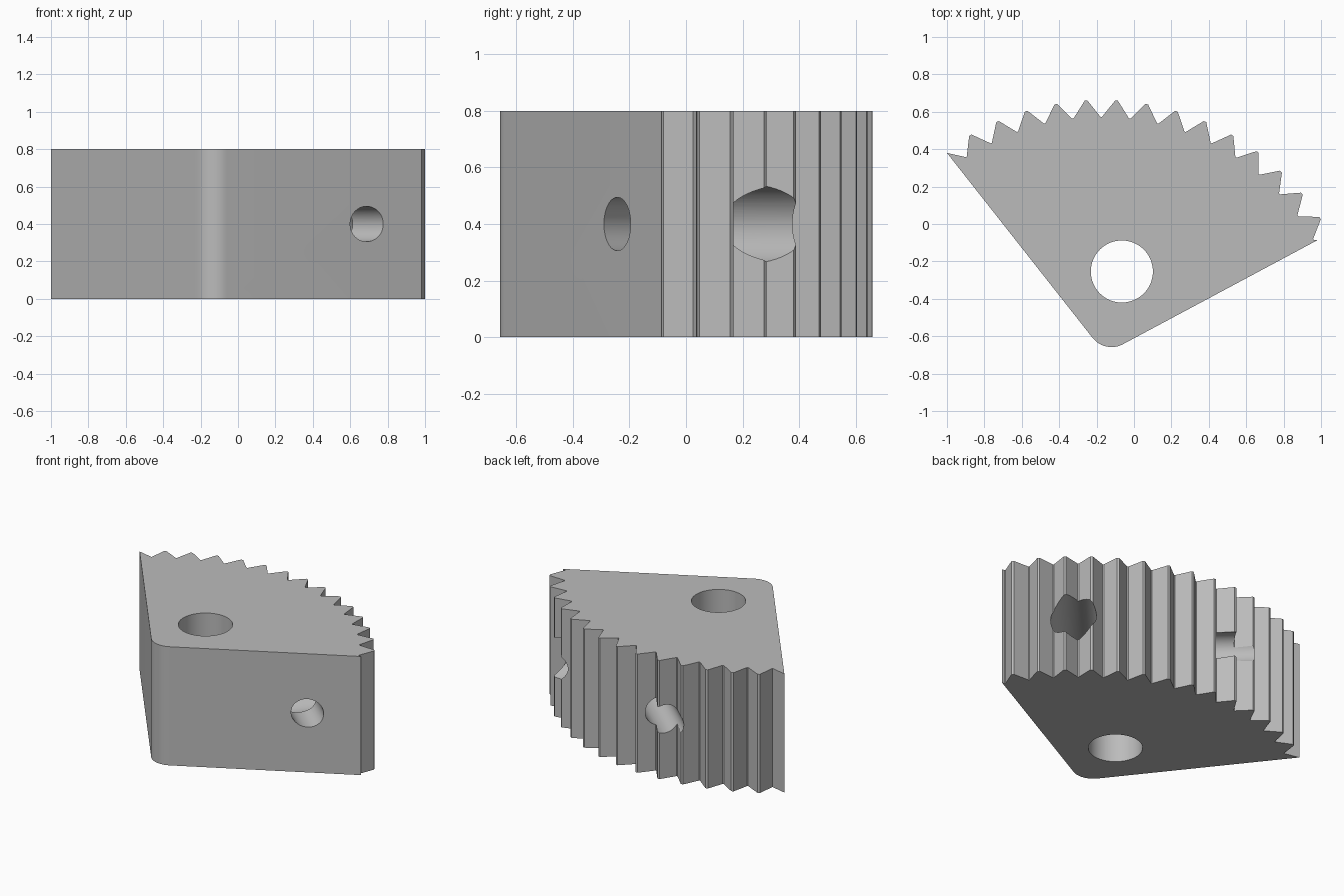
import bpy, bmesh, math
from mathutils import Vector

cube = bpy.data.objects.get("Cube")
if cube:
    bpy.data.objects.remove(cube, do_unlink=True)

HEIGHT = 0.8
PITCH = math.radians(20 / 3)
ARC_CENTRE = Vector((-0.175, -0.738))

grey = bpy.data.materials.new("plain_grey")
grey.use_nodes = True
colour = (0.5, 0.5, 0.5, 1)
grey.diffuse_color = colour
grey.node_tree.nodes["Principled BSDF"].inputs["Base Color"].default_value = colour


def polar(centre, radius, angle):
    return centre + radius * Vector((math.cos(angle), math.sin(angle)))


# Outline: toothed arc from the right end to the left end
outline = [Vector((0.98, -0.087))]
flat = math.radians(0.3)
for k in range(14):
    valley = math.radians(30) + k * PITCH
    tip = valley + PITCH / 2
    outline += [polar(ARC_CENTRE, 1.31, valley - flat / 2),
                polar(ARC_CENTRE, 1.31, valley + flat / 2),
                polar(ARC_CENTRE, 1.4, tip - flat),
                polar(ARC_CENTRE, 1.4, tip + flat)]
outline += [polar(ARC_CENTRE, 1.31, math.radians(30) + 14 * PITCH), Vector((-1, 0.38))]

# Rounded corner between the two straight sides
for i in range(13):
    angle = math.radians(-141.8 + i * 79.8 / 12)
    outline.append(polar(Vector((-0.12, -0.529)), 0.129, angle))

# Solid body
bm = bmesh.new()
base = bm.faces.new([bm.verts.new((p.x, p.y, 0)) for p in outline])
top = bmesh.ops.extrude_face_region(bm, geom=[base])
bmesh.ops.translate(bm, vec=(0, 0, HEIGHT),
                    verts=[v for v in top["geom"] if isinstance(v, bmesh.types.BMVert)])
bmesh.ops.recalc_face_normals(bm, faces=bm.faces)
mesh = bpy.data.meshes.new("toothed_sector")
bm.to_mesh(mesh)
bm.free()
body = bpy.data.objects.new("toothed_sector", mesh)
bpy.context.collection.objects.link(body)
mesh.materials.append(grey)


def drill(name, start, end, radius):
    """Cut a round hole between two points."""
    start, end = Vector(start), Vector(end)
    axis = end - start
    bpy.ops.mesh.primitive_cylinder_add(vertices=64, radius=radius, depth=axis.length,
                                        location=(start + end) / 2,
                                        rotation=axis.to_track_quat('Z', 'Y').to_euler())
    cutter = bpy.context.object
    cutter.name = name
    cutter.data.materials.append(grey)
    bpy.context.view_layer.update()
    cut = body.modifiers.new(name, 'BOOLEAN')
    cut.operation = 'DIFFERENCE'
    cut.solver = 'EXACT'
    cut.object = cutter
    bpy.context.view_layer.objects.active = body
    bpy.ops.object.modifier_apply(modifier=name)
    bpy.data.objects.remove(cutter, do_unlink=True)


# Upright pivot hole, narrow through hole, and wide blind bore from the teeth
drill("pivot_hole", (-0.065, -0.254, -0.2), (-0.065, -0.254, 1), 0.166)
along = Vector((-0.743, 0.669, 0))
mouth = Vector((0.69, -0.245, HEIGHT / 2))
drill("through_hole", mouth - 0.4 * along, mouth + 1.8 * along, 0.0945)
inward = Vector((-0.663, -0.749, 0))
bore = Vector((0.724, 0.287, HEIGHT / 2))
drill("blind_bore", bore - 0.5 * inward, bore + 0.53 * inward, 0.14)

# Smooth holes and corner, crisp teeth
bpy.ops.object.select_all(action='DESELECT')
body.select_set(True)
bpy.context.view_layer.objects.active = body
bpy.ops.object.shade_smooth_by_angle(angle=math.radians(25))
